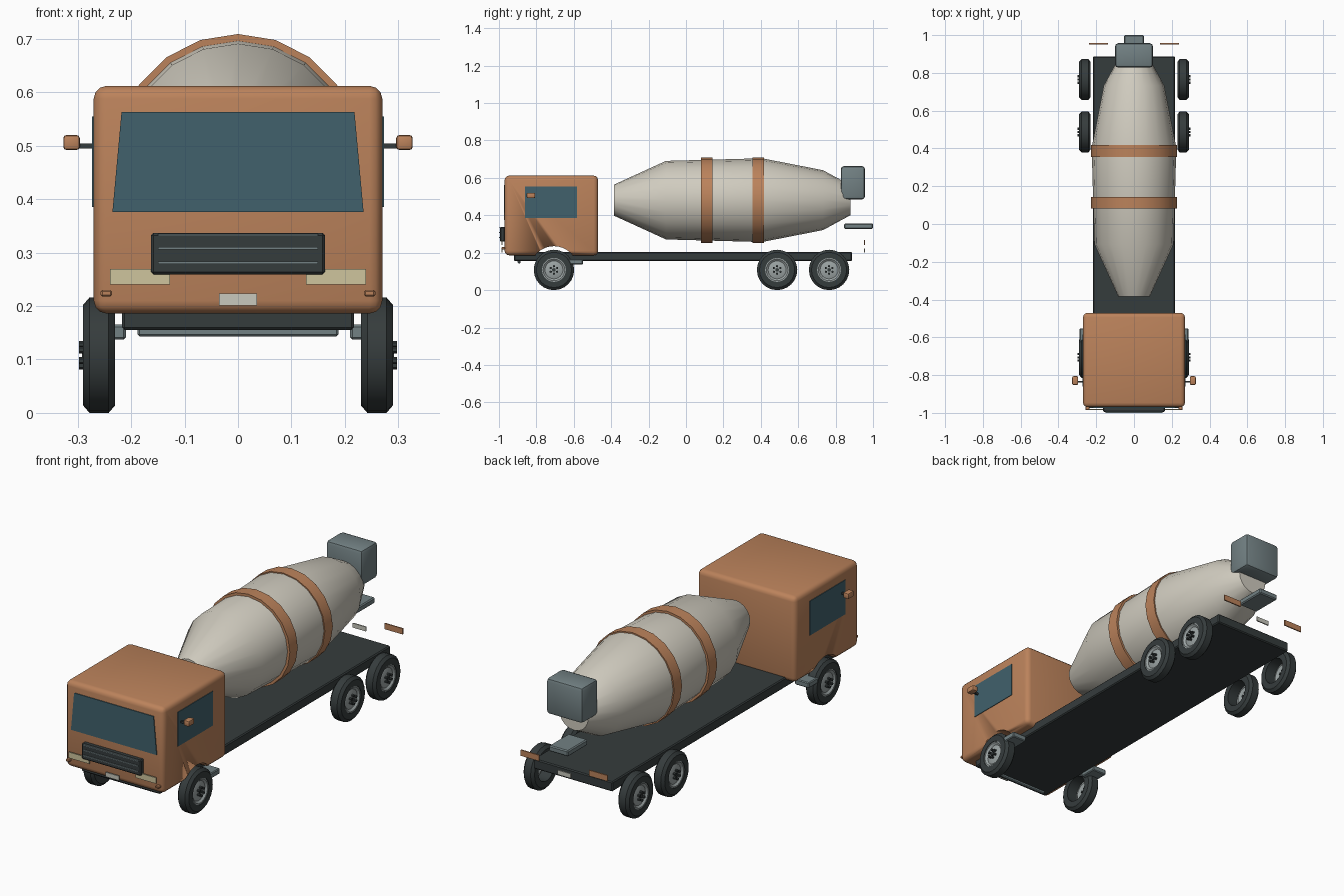
import bpy, bmesh, math
from mathutils import Vector

if "Cube" in bpy.data.objects:
    bpy.data.objects.remove(bpy.data.objects["Cube"])


def material(name, r, g, b):
    m = bpy.data.materials.new(name)
    m.diffuse_color = (r, g, b, 1)
    m.use_nodes = True
    m.node_tree.nodes["Principled BSDF"].inputs["Base Color"].default_value = m.diffuse_color
    return m


ORANGE = material("orange paint", 0.50, 0.225, 0.105)
CREAM = material("drum cream", 0.63, 0.60, 0.52)
DARK = material("dark grey", 0.036, 0.045, 0.046)
GLASS = material("window glass", 0.052, 0.12, 0.15)
SLATE = material("slate metal", 0.17, 0.22, 0.23)
STEEL = material("wheel steel", 0.33, 0.37, 0.37)
LAMP = material("headlight", 0.62, 0.56, 0.34)
PLATE = material("pale plate", 0.58, 0.58, 0.51)


def finish(name, bm, mat, smooth=None):
    bmesh.ops.recalc_face_normals(bm, faces=bm.faces)
    me = bpy.data.meshes.new(name)
    bm.to_mesh(me)
    bm.free()
    me.materials.append(mat)
    ob = bpy.data.objects.new(name, me)
    bpy.context.collection.objects.link(ob)
    bpy.ops.object.select_all(action='DESELECT')
    ob.select_set(True)
    bpy.context.view_layer.objects.active = ob
    if smooth:
        bpy.ops.object.shade_smooth_by_angle(angle=math.radians(smooth))
    return ob


def box(name, x, y, z, mat, bevel=0.0, segments=2):
    """Box from (min, max) ranges with optional rounded edges."""
    bm = bmesh.new()
    bmesh.ops.create_cube(bm, size=1)
    for v in bm.verts:
        v.co = Vector([(r[0] + r[1]) / 2 + c * (r[1] - r[0])
                       for c, r in zip(v.co, (x, y, z))])
    if bevel:
        bmesh.ops.bevel(bm, geom=bm.edges[:], offset=bevel, segments=segments,
                        profile=0.5, affect='EDGES')
    return finish(name, bm, mat, 35 if bevel else None)


def lathe(name, profile, axis, centre, sides, mat, closed=False, caps=False, smooth=35):
    """Revolve (position, radius) points around the x or y axis."""
    bm = bmesh.new()
    rings = []
    for p, r in profile:
        ring = []
        for i in range(sides):
            a = 2 * math.pi * i / sides
            s, c = r * math.sin(a), r * math.cos(a)
            co = (p, s, c) if axis == 'x' else (s, p, c)
            ring.append(bm.verts.new(Vector(co) + Vector(centre)))
        rings.append(ring)
    pairs = list(zip(rings, rings[1:])) + ([(rings[-1], rings[0])] if closed else [])
    for a, b in pairs:
        for i in range(sides):
            j = (i + 1) % sides
            bm.faces.new((a[i], a[j], b[j], b[i]))
    if caps:
        bm.faces.new(rings[0])
        bm.faces.new(rings[-1])
    return finish(name, bm, mat, smooth)


# Chassis and the low bar under its nose
box("chassis", (-0.217, 0.217), (-0.92, 0.887), (0.155, 0.204), DARK, 0.005, 1)
box("front_lower_bar", (-0.188, 0.188), (-0.9, -0.885), (0.143, 0.16), SLATE, 0.004, 1)

# Cab with wheel arches cut through
AXLE_Z = 0.108
cab = box("cab", (-0.27, 0.27), (-0.97, -0.47), (0.186, 0.612), ORANGE, 0.024, 3)
cutter = lathe("arch_cutter", [(-0.4, 0.127), (0.4, 0.127)], 'x',
               (0, -0.706, AXLE_Z), 32, ORANGE, caps=True)
cutter.hide_render = True
mod = cab.modifiers.new("arches", 'BOOLEAN')
mod.object = cutter
mod.operation = 'DIFFERENCE'
mod.solver = 'EXACT'
bpy.context.view_layer.objects.active = cab
bpy.ops.object.modifier_apply(modifier="arches")
bpy.data.objects.remove(cutter)

# Windscreen, wider at its bottom
screen = box("windscreen", (-0.235, 0.235), (-0.974, -0.967), (0.376, 0.563), GLASS)
for v in screen.data.vertices:
    if v.co.z > 0.5:
        v.co.x *= 0.218 / 0.235

# Grille with slats
box("grille", (-0.163, 0.163), (-0.995, -0.967), (0.259, 0.337), DARK, 0.005, 1)
for i, z in enumerate((0.281, 0.308, 0.333)):
    box(f"grille_slat_{i}", (-0.15, 0.15), (-1.0, -0.99), (z - 0.002, z + 0.002), SLATE)

# Number plates
box("front_plate", (-0.036, 0.036), (-0.986, -0.98), (0.201, 0.223), PLATE)
box("rear_plate", (-0.036, 0.036), (0.951, 0.957), (0.201, 0.223), PLATE)

# Paired parts
for side, s in (("left", 1), ("right", -1)):
    def span(a, b):
        return (min(s * a, s * b), max(s * a, s * b))
    box(f"{side}_window", span(0.265, 0.273), (-0.861, -0.584), (0.385, 0.555), GLASS)
    box(f"{side}_mirror_arm", span(0.265, 0.298), (-0.84, -0.83), (0.495, 0.504), DARK)
    box(f"{side}_mirror", span(0.296, 0.327), (-0.852, -0.806), (0.492, 0.52),
        ORANGE, 0.006, 2)
    box(f"{side}_headlight", span(0.127, 0.24), (-0.986, -0.98), (0.24, 0.269), LAMP)
    box(f"{side}_indicator", span(0.236, 0.257), (-0.986, -0.967), (0.218, 0.23),
        ORANGE, 0.003, 1)
    box(f"{side}_tail_light", span(0.137, 0.238), (0.951, 0.957), (0.24, 0.269), ORANGE)
    box(f"{side}_step", span(0.21, 0.288), (-0.64, -0.552), (0.137, 0.165), SLATE, 0.004, 1)

    # Wheels: chamfered tyre, dished rim open on the inside, dark lug nuts
    for pos, y in (("front", -0.706), ("middle", 0.487), ("rear", 0.765)):
        c = (0, y, AXLE_Z)
        n = f"{side}_{pos}"
        lathe(n + "_tyre", [(s * x, r) for x, r in (
            (0.23, 0.064), (0.23, 0.094), (0.242, 0.108), (0.278, 0.108),
            (0.29, 0.094), (0.29, 0.064))], 'x', c, 24, DARK, closed=True)
        lathe(n + "_rim", [(s * x, r) for x, r in (
            (0.232, 0.065), (0.287, 0.065), (0.287, 0.058), (0.279, 0.048),
            (0.285, 0.028), (0.285, 0.001))], 'x', c, 24, STEEL)
        lathe(n + "_hub_cap", [(s * 0.28, 0.01), (s * 0.292, 0.01)], 'x', c, 10,
              DARK, caps=True)
        for k in range(6):
            a = k * math.pi / 3
            lathe(f"{n}_lug_{k}", [(s * 0.28, 0.0065), (s * 0.298, 0.0065)], 'x',
                  (0, y + 0.02 * math.sin(a), AXLE_Z + 0.02 * math.cos(a)), 6,
                  DARK, caps=True)

# Mixer drum and its painted bands
DRUM = (0, 0, 0.481)
lathe("mixer_drum", [(-0.385, 0.083), (-0.107, 0.21), (0.406, 0.224),
                     (0.733, 0.16), (0.88, 0.08)], 'y', DRUM, 20, CREAM, caps=True)
for i, y in enumerate((0.112, 0.387)):
    lathe(f"drum_band_{i}", [(y - 0.031, 0.205), (y - 0.031, 0.228), (y + 0.031, 0.228),
                             (y + 0.031, 0.205)], 'y', DRUM, 20, ORANGE, closed=True)

# Loading hopper and discharge chute
box("hopper", (-0.1, 0.1), (0.828, 0.957), (0.485, 0.663), SLATE, 0.016, 2)
box("chute", (-0.053, 0.053), (0.846, 1.0), (0.328, 0.357), SLATE, 0.005, 1)
